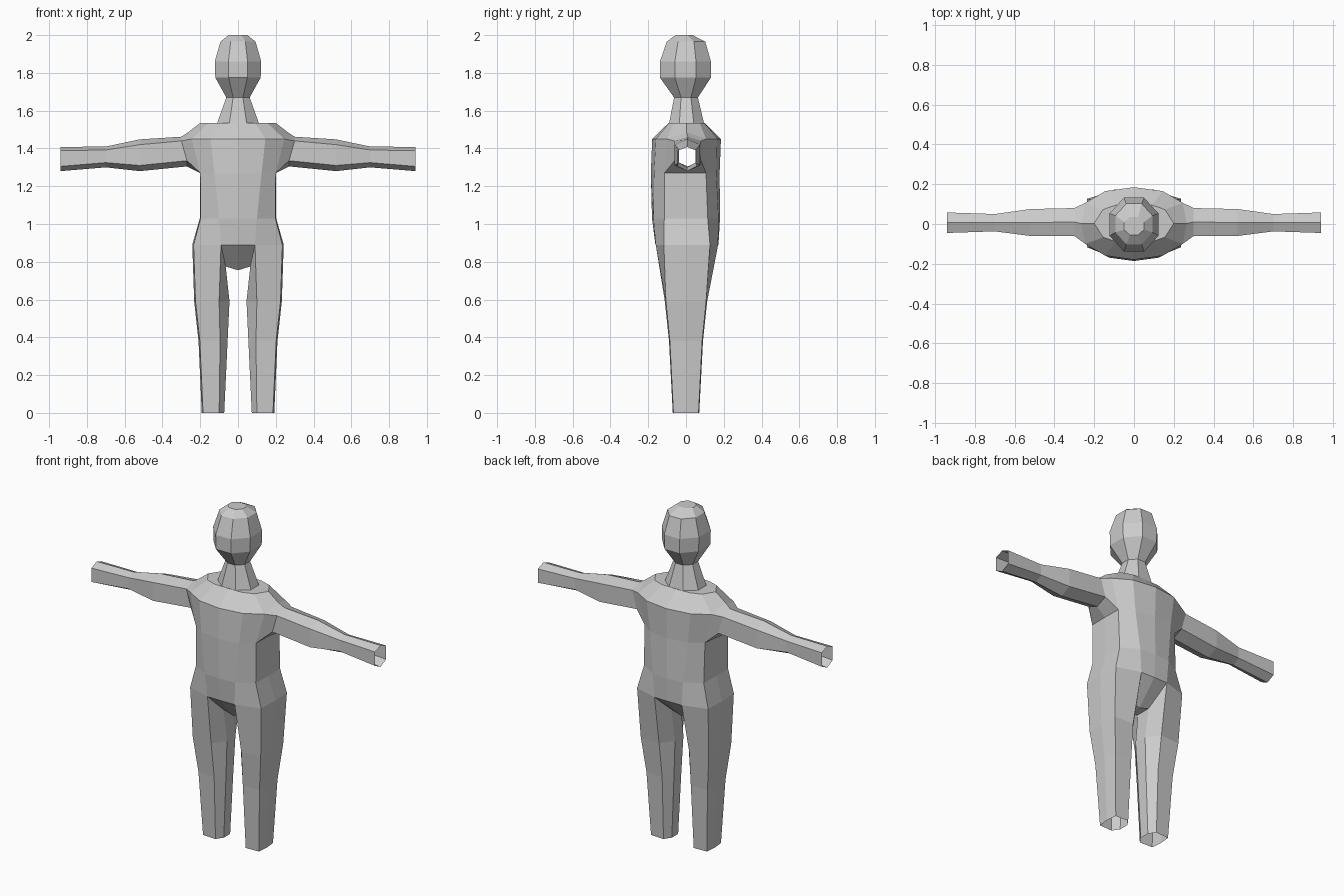
import bpy, bmesh, math

if "Cube" in bpy.data.objects:
    bpy.data.objects.remove(bpy.data.objects["Cube"])

skin = bpy.data.materials.new("plain_grey")
skin.diffuse_color = (0.6, 0.6, 0.6, 1)
skin.use_nodes = True
skin.node_tree.nodes["Principled BSDF"].inputs["Base Color"].default_value = skin.diffuse_color


def finish(bm, name, mirror=False):
    bmesh.ops.recalc_face_normals(bm, faces=bm.faces)
    me = bpy.data.meshes.new(name)
    bm.to_mesh(me)
    bm.free()
    me.materials.append(skin)
    ob = bpy.data.objects.new(name, me)
    bpy.context.collection.objects.link(ob)
    if mirror:
        mod = ob.modifiers.new("mirror", 'MIRROR')
        mod.use_clip = True
    return ob


def add_ring(bm, points):
    return [bm.verts.new(p) for p in points]


def bridge(bm, a, b, closed=True, skip=()):
    n = len(a)
    for i in range(n if closed else n - 1):
        if i not in skip:
            j = (i + 1) % n
            bm.faces.new((a[i], a[j], b[j], b[i]))


def half_ring(z, y0, x1, y1, x2, y2, xm, dy=0.0, zm=None):
    """Seven points from front centre, round the side, to back centre."""
    front = [(0, -y0), (x1, -y1), (x2, -y2)]
    pts = [(x, y + dy, z) for x, y in front]
    pts.append((xm, dy, zm or z))
    pts += [(x, -y + dy, z) for x, y in reversed(front)]
    return pts


# ---- body: right half, mirrored ----
bm = bmesh.new()
shoulder = add_ring(bm, half_ring(1.535, 0.095, 0.09, 0.092, 0.155, 0.07, 0.2, 0.003))
chest = add_ring(bm, half_ring(1.45, 0.182, 0.145, 0.162, 0.245, 0.103, 0.265, 0.003, 1.485))
ribs = add_ring(bm, half_ring(1.27, 0.182, 0.125, 0.165, 0.2, 0.11, 0.202, -0.004))
waist = add_ring(bm, half_ring(1.03, 0.18, 0.1, 0.172, 0.198, 0.115, 0.202))
hip = add_ring(bm, half_ring(0.89, 0.167, 0.09, 0.165, 0.235, 0.122, 0.242, 0.005))
bridge(bm, shoulder, chest, False)
bridge(bm, chest, ribs, False, skip=(2, 3))      # arm hole
bridge(bm, ribs, waist, False)
bridge(bm, waist, hip, False)
bm.faces.new(shoulder)

# crotch strip between the legs
inner = add_ring(bm, [(0.065, -0.045, 0.775), (0.065, 0.045, 0.775)])
mid = add_ring(bm, [(0, -0.045, 0.755), (0, 0.045, 0.755)])
bm.faces.new((hip[0], hip[1], inner[0], mid[0]))
bm.faces.new((mid[0], inner[0], inner[1], mid[1]))
bm.faces.new((mid[1], inner[1], hip[5], hip[6]))

# leg, open at the ankle: z, inner x, front inner x, outer x, corner y, inner y
prev = hip[1:6] + [inner[1], inner[0]]
for z, xi, xf, xo, y, yi in ((0.59, 0.045, 0.1, 0.225, 0.112, 0.04),
                             (0.38, 0.055, 0.095, 0.202, 0.09, 0.035),
                             (0.0, 0.073, 0.1, 0.185, 0.07, 0.03)):
    ring = add_ring(bm, [(xf, -y, z), (xo, -y * 0.95, z), (xo + 0.007, 0, z),
                         (xo, y * 0.95, z), (xf, y, z), (xi, yi, z), (xi, -yi, z)])
    bridge(bm, prev, ring)
    prev = ring

# arm, open at the wrist: x, front y, back y, underside, lower, upper, top heights
prev = [chest[2], chest[3], chest[4], ribs[4], ribs[3], ribs[2]]
for x, yf, yb, z0, z1, z2, z3 in ((0.3, -0.06, 0.08, 1.305, 1.335, 1.44, 1.462),
                                  (0.52, -0.06, 0.075, 1.28, 1.31, 1.42, 1.448),
                                  (0.7, -0.037, 0.05, 1.3, 1.325, 1.392, 1.41),
                                  (0.94, -0.045, 0.058, 1.28, 1.305, 1.388, 1.408)):
    ym = (yf + yb) / 2
    xl = x - 0.03 if x < 0.4 else x
    ring = add_ring(bm, [(x, yf, z2), (x, ym, z3), (x, yb, z2),
                         (xl, yb, z1), (xl, ym, z0), (xl, yf, z1)])
    bridge(bm, prev, ring)
    prev = ring
finish(bm, "body", mirror=True)

# ---- neck and head: eight-sided loft (z, half width, half depth, y centre) ----
bm = bmesh.new()
prev = None
k = 1 / math.cos(math.pi / 8)
for z, rx, ry, cy in ((1.535, 0.11, 0.092, 0.003), (1.67, 0.062, 0.063, 0),
                      (1.775, 0.12, 0.135, -0.003), (1.86, 0.123, 0.135, -0.003),
                      (1.965, 0.093, 0.102, 0), (2.0, 0.05, 0.045, -0.01)):
    ring = add_ring(bm, [(rx * k * math.cos(math.pi * (i + 0.5) / 4),
                          cy + ry * k * math.sin(math.pi * (i + 0.5) / 4), z)
                         for i in range(8)])
    if prev:
        bridge(bm, prev, ring)
    prev = ring
bm.faces.new(prev)
finish(bm, "head_and_neck")
